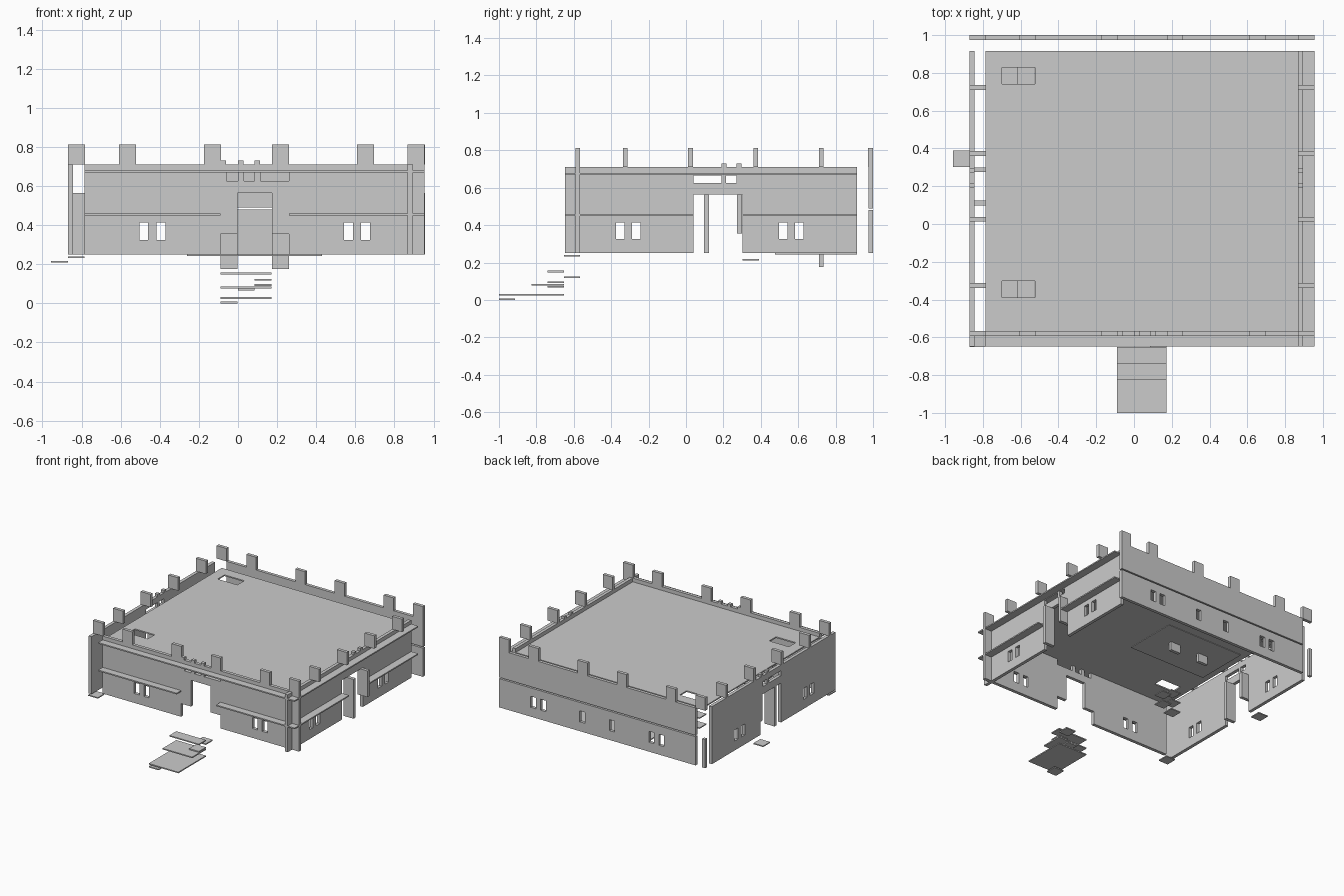
import bpy, bmesh
from mathutils import Vector

if "Cube" in bpy.data.objects:
    bpy.data.objects.remove(bpy.data.objects["Cube"])


def panel(name, axis, u, v, t, holes=()):
    """Flat panel with rectangular holes: u, v are in-plane ranges, t the thickness range."""
    us = sorted({*u, *[a for h in holes for a in h[:2]]})
    vs = sorted({*v, *[a for h in holes for a in h[2:]]})

    def place(a, b):
        return {'x': (t[0], a, b), 'y': (a, t[0], b), 'z': (a, b, t[0])}[axis]

    bm = bmesh.new()
    grid = {(a, b): bm.verts.new(place(a, b)) for a in us for b in vs}
    for a0, a1 in zip(us, us[1:]):
        for b0, b1 in zip(vs, vs[1:]):
            ca, cb = (a0 + a1) / 2, (b0 + b1) / 2
            if not any(h[0] < ca < h[1] and h[2] < cb < h[3] for h in holes):
                bm.faces.new([grid[p] for p in ((a0, b0), (a1, b0), (a1, b1), (a0, b1))])
    bmesh.ops.delete(bm, geom=[w for w in bm.verts if not w.link_faces], context='VERTS')
    ext = bmesh.ops.extrude_face_region(bm, geom=bm.faces[:], use_keep_orig=True)
    move = Vector([t[1] - t[0] if k == axis else 0 for k in 'xyz'])
    bmesh.ops.translate(bm, verts=[g for g in ext['geom'] if isinstance(g, bmesh.types.BMVert)], vec=move)
    bmesh.ops.recalc_face_normals(bm, faces=bm.faces[:])
    me = bpy.data.meshes.new(name)
    bm.to_mesh(me)
    bm.free()
    ob = bpy.data.objects.new(name, me)
    bpy.context.collection.objects.link(ob)
    return ob


def box(name, x, y, z):
    return panel(name, 'z', x, y, z)


S = 0.0872            # grid module
LOW, TOP = 0.25, 0.71  # wall bottom and top


def windows(centres):
    return [(c - 0.023, c + 0.023, 0.325, 0.413) for c in centres]


pairs = [-0.482, -0.395, 0.565, 0.652]

# Front wall with gate and slots above it
slots = [(-0.06, 0, 0.625, 0.67), (0.03, 0.085, 0.625, 0.67), (0.115, 0.26, 0.625, 0.67)]
panel("front_wall", 'y', (-0.785, 0.955), (LOW, TOP), (-0.592, -0.566),
      windows(pairs) + slots + [(-0.09, 0.26, LOW, 0.565)])
for x in (-0.09, 0.173):
    box("front_gate_jamb", (x, x + S), (-0.592, -0.566), (0.355, 0.565))
for x in (-0.09, 0, 0.085):
    box("front_gate_tooth", (x, x + 0.028), (-0.592, -0.566), (TOP, 0.73))

# Back wall in two courses, with a loose corner strip
panel("back_wall_lower", 'y', (-0.785, 0.955), (LOW, 0.48), (0.975, 1.0),
      windows(pairs + [-0.045, 0.218]))
box("back_wall_upper", (-0.785, 0.955), (0.975, 1.0), (0.49, TOP))
box("back_corner_strip", (-0.87, -0.844), (0.975, 1.0), (LOW, 0.48))

# Side walls with gates, jambs and merlons
side_holes = windows([-0.352, -0.265, 0.52, 0.605]) + [
    (0.04, 0.303, LOW, 0.565), (0.04, 0.19, 0.625, 0.665), (0.215, 0.27, 0.625, 0.665)]
for side, x in (("left", -0.87), ("right", 0.868)):
    panel(side + "_wall", 'x', (-0.648, 0.915), (LOW, TOP), (x, x + 0.026), side_holes)
    for y in (0.19, 0.27):
        box(side + "_gate_tooth", (x, x + 0.026), (y, y + 0.026), (TOP, 0.73))
    box(side + "_gate_jamb", (x, x + S), (0.097, 0.124), (LOW, 0.565))
    box(side + "_gate_jamb", (x, x + S), (0.274, 0.3), (0.355, 0.565))
    for y in (-0.325, 0.025, 0.373, 0.723):
        box(side + "_merlon", (x, x + S), (y - 0.013, y + 0.013), (TOP, 0.813))

# Front and back merlons
for x in (-0.827, -0.565, -0.131, 0.217, 0.652, 0.911):
    for side, y in (("front", -0.592), ("back", 0.974)):
        box(side + "_merlon", (x - S / 2, x + S / 2), (y, y + 0.026), (TOP, 0.813))

# Ledges on the front and right walls
box("front_ledge_upper", (-0.785, 0.955), (-0.648, -0.592), (0.67, 0.68))
box("right_ledge_upper", (0.894, 0.955), (-0.592, 0.915), (0.67, 0.68))
for a, b in ((-0.785, -0.09), (0.26, 0.955)):
    box("front_ledge_lower", (a, b), (-0.648, -0.592), (0.45, 0.46))
for a, b in ((-0.592, 0.04), (0.303, 0.915)):
    box("right_ledge_lower", (0.894, 0.955), (a, b), (0.45, 0.46))

# Roof deck with two stair hatches
hatches = [(-0.7, -0.525, y, y + S) for y in (-0.39, 0.742)]
panel("roof_deck", 'z', (-0.785, 0.868), (-0.566, 0.915), (0.67, 0.68), hatches)
for x0, x1, y0, y1 in hatches:
    for i in range(5):
        a = x0 + (i % 2) * S
        box("ladder_step", (a, a + S), (y0, y1), (0.455 + i * 0.04, 0.463 + i * 0.04))

# Raised floor plate with two upright panels
box("floor_plate", (-0.26, 0.43), (0.477, 0.913), (0.242, 0.25))
for x in (-0.09, 0.173):
    box("floor_panel", (x, x + S), (0.71, 0.736), (0.175, 0.355))

# Front steps and loose plates: x range, y range, bottom height
for x, y, z in (
        ((-0.09, -0.003), (-1.0, -0.913), 0.0),
        ((-0.09, 0.172), (-1.0, -0.652), 0.023),
        ((-0.09, 0.172), (-0.825, -0.652), 0.077),
        ((0, 0.085), (-0.74, -0.652), 0.066),
        ((0.085, 0.172), (-0.74, -0.652), 0.09),
        ((-0.09, 0.172), (-0.74, -0.652), 0.148),
        ((0.085, 0.172), (-0.652, -0.566), 0.117)):
    box("step_plate", x, y, (z, z + 0.009))
box("corner_plate", (-0.87, -0.785), (-0.652, -0.566), (0.232, 0.24))
box("left_gate_plate", (-0.957, -0.87), (0.303, 0.39), (0.21, 0.218))
